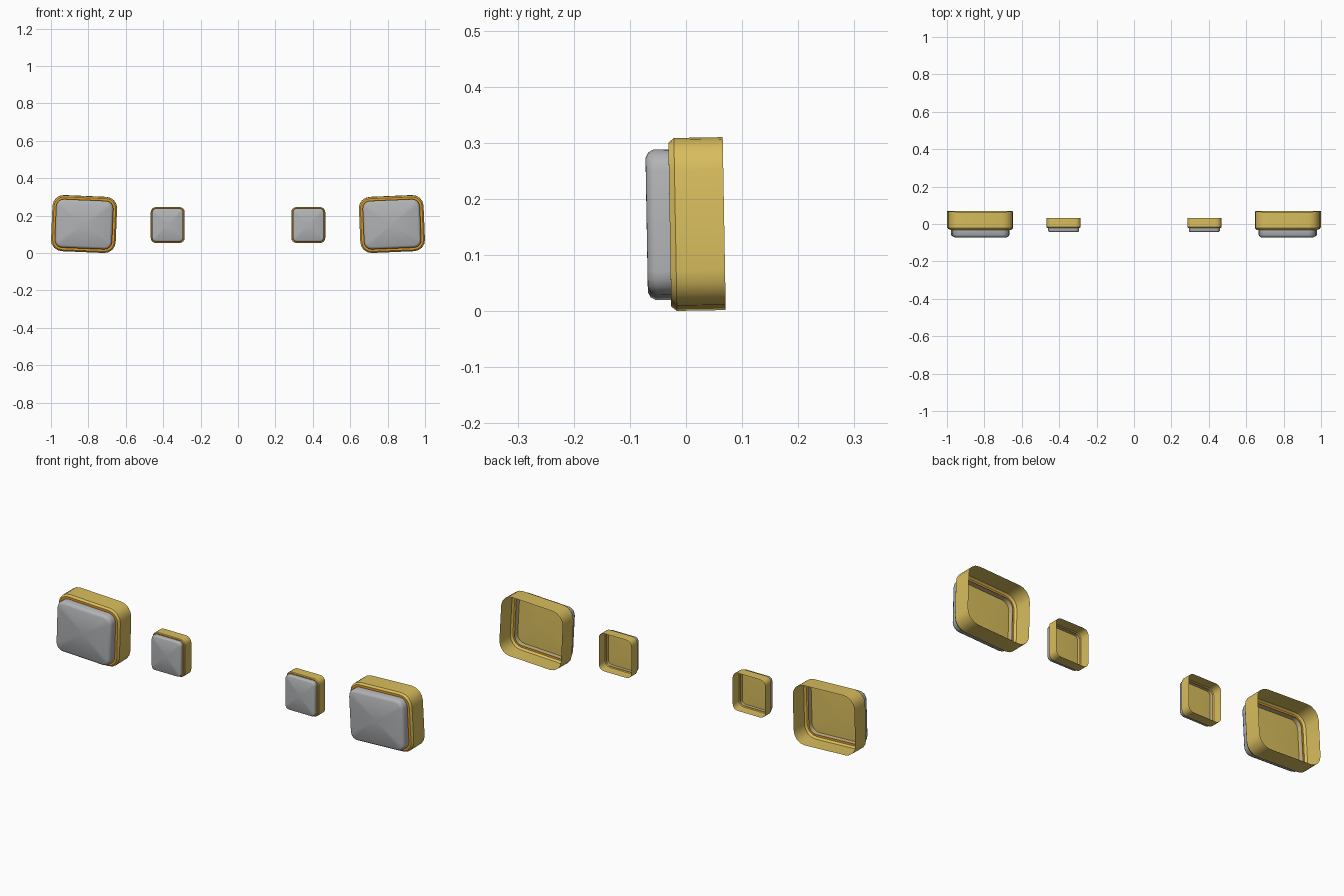
import bpy, bmesh, math

if "Cube" in bpy.data.objects:
    bpy.data.objects.remove(bpy.data.objects["Cube"])


def material(name, rgb):
    m = bpy.data.materials.new(name)
    m.diffuse_color = (*rgb, 1)
    m.use_nodes = True
    m.node_tree.nodes["Principled BSDF"].inputs["Base Color"].default_value = m.diffuse_color
    return m


YELLOW = material("brass yellow", (0.69, 0.51, 0.11))
ORANGE = material("orange trim", (0.80, 0.31, 0.01))
GREY = material("lens grey", (0.44, 0.45, 0.46))


def rounded_loop(w, h, r, seg=4):
    """Rounded rectangle in the x-z plane."""
    pts = []
    for i, (sx, sz) in enumerate([(1, 1), (-1, 1), (-1, -1), (1, -1)]):
        for k in range(seg + 1):
            a = math.radians(90 * i + 90 * k / seg)
            pts.append((sx * (w / 2 - r) + r * math.cos(a),
                        sz * (h / 2 - r) + r * math.sin(a)))
    return pts


def lofted(name, w, h, r, rings, mats, cap=None):
    """Skin through (inset, y, material index) rings; cap = (centre y, material index)."""
    bm = bmesh.new()
    prev = None
    for inset, y, mi in rings:
        pts = rounded_loop(w - 2 * inset, h - 2 * inset, max(r - inset, 0.006))
        loop = [bm.verts.new((x, y, z)) for x, z in pts]
        if prev:
            for i in range(len(loop)):
                j = (i + 1) % len(loop)
                f = bm.faces.new((prev[i], prev[j], loop[j], loop[i]))
                f.material_index = mi
        prev = loop
    if cap:
        c = bm.verts.new((0, cap[0], 0))
        for i in range(len(prev)):
            f = bm.faces.new((prev[i], prev[(i + 1) % len(prev)], c))
            f.material_index = cap[1]
    bmesh.ops.recalc_face_normals(bm, faces=bm.faces)
    me = bpy.data.meshes.new(name)
    bm.to_mesh(me)
    bm.free()
    for m in mats:
        me.materials.append(m)
    ob = bpy.data.objects.new(name, me)
    bpy.context.collection.objects.link(ob)
    bpy.ops.object.select_all(action='DESELECT')
    ob.select_set(True)
    bpy.context.view_layer.objects.active = ob
    bpy.ops.object.shade_smooth_by_angle(angle=math.radians(35))
    return ob


def lamp(label, w, h, r, back, front, face, gap_x, bevel, cap_bevel, loc, rot):
    # open-backed housing with a bevelled front and an orange lip
    housing = lofted(label + "_housing", w, h, r,
                     [(0, back, 0), (0, front + bevel, 0), (bevel * 0.8, front, 0),
                      (bevel, front, 0), (gap_x, front, 1), (gap_x, front + 0.004, 1)],
                     [YELLOW, ORANGE])
    # raised grey lens with chamfered edge
    lens = lofted(label + "_lens", w, h, r,
                  [(gap_x, front, 0), (gap_x, face + cap_bevel, 0),
                   (gap_x + cap_bevel * 0.35, face + cap_bevel * 0.35, 0),
                   (gap_x + cap_bevel, face, 0)],
                  [GREY], cap=(face, 0))
    # yellow reflector seen through the open back
    depth = (front - face) * 0.5
    reflector = lofted(label + "_reflector", w, h, r,
                       [(gap_x + 0.001, front - depth * 0.5, 0),
                        (gap_x + 0.001, front - depth, 1)],
                       [ORANGE, YELLOW], cap=(front - depth * 0.7, 1))
    for ob in (housing, lens, reflector):
        ob.location = loc
        ob.rotation_euler = rot


for side, word in ((-1, "left"), (1, "right")):
    # large outer lamps, slightly tilted
    lamp(word + "_outer", 0.346, 0.299, 0.06, 0.068, -0.029, -0.070, 0.02, 0.010, 0.014,
         (side * 0.823, 0, 0.155),
         (math.radians(1), math.radians(-2.4 * side), 0))
    # small inner lamps
    lamp(word + "_inner", 0.182, 0.192, 0.028, 0.032, -0.021, -0.042, 0.008, 0.004, 0.006,
         (side * 0.376, 0, 0.15), (0, 0, 0))
